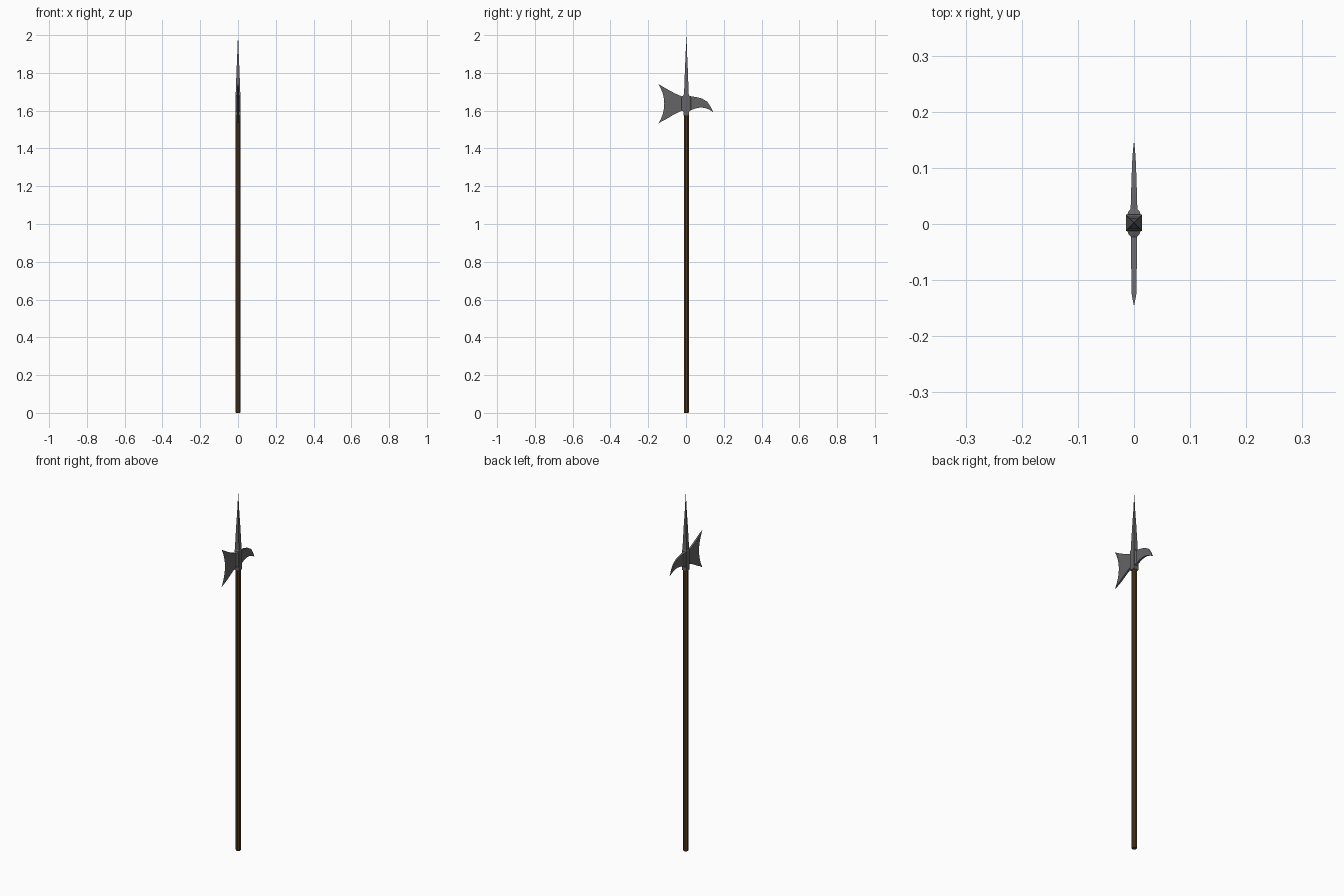
import bpy, bmesh, math

if "Cube" in bpy.data.objects:
    bpy.data.objects.remove(bpy.data.objects["Cube"])

CY = 0.002  # pole axis offset in y


def material(name, colour):
    m = bpy.data.materials.new(name)
    m.diffuse_color = (*colour, 1)
    m.use_nodes = True
    m.node_tree.nodes["Principled BSDF"].inputs["Base Color"].default_value = m.diffuse_color
    return m


steel = material("dark_steel", (0.13, 0.13, 0.135))
wood = material("dark_wood", (0.075, 0.04, 0.014))


def finish(name, bm, mat):
    bmesh.ops.remove_doubles(bm, verts=bm.verts, dist=1e-5)
    bmesh.ops.recalc_face_normals(bm, faces=bm.faces)
    me = bpy.data.meshes.new(name)
    bm.to_mesh(me)
    bm.free()
    me.materials.append(mat)
    ob = bpy.data.objects.new(name, me)
    bpy.context.collection.objects.link(ob)
    return ob


def tower(name, sides, profile, mat):
    """Stack of flat-sided rings; profile holds (half width, z)."""
    bm = bmesh.new()
    rings = []
    for r, z in profile:
        R = r / math.cos(math.pi / sides)
        angles = [(i + 0.5) * 2 * math.pi / sides for i in range(sides)]
        rings.append([bm.verts.new((R * math.cos(a), CY + R * math.sin(a), z))
                      for a in angles])
    for lo, hi in zip(rings, rings[1:]):
        for i in range(sides):
            j = (i + 1) % sides
            bm.faces.new((lo[i], lo[j], hi[j], hi[i]))
    bm.faces.new(rings[0])
    bm.faces.new(rings[-1])
    return finish(name, bm, mat)


def plate(name, columns, mat, rows=8):
    """Plate lofted along y; columns: y top, z top, y bottom, z bottom, bow, half thickness."""
    bm = bmesh.new()
    grids = []
    for side in (1, -1):
        grid = []
        for yt, zt, yb, zb, bow, h in columns:
            col = []
            for k in range(rows + 1):
                t = k / rows
                y = yt + (yb - yt) * t + bow * (1 - (2 * t - 1) ** 2)
                col.append(bm.verts.new((side * h, y, zt + (zb - zt) * t)))
            grid.append(col)
        for a, b in zip(grid, grid[1:]):
            for k in range(rows):
                bm.faces.new((a[k], b[k], b[k + 1], a[k + 1]))
        grids.append(grid)
    # rim joining both sides
    n = len(columns) - 1
    loop = [(i, 0) for i in range(n)] + [(n, k) for k in range(rows)]
    loop += [(i, rows) for i in range(n, 0, -1)] + [(0, k) for k in range(rows, 0, -1)]
    for (i, k), (p, q) in zip(loop, loop[1:] + loop[:1]):
        bm.faces.new((grids[0][i][k], grids[0][p][q], grids[1][p][q], grids[1][i][k]))
    return finish(name, bm, mat)


# Octagonal wooden pole
tower("pole", 8, [(0.0115, 0), (0.013, 0.004), (0.013, 1.62)], wood)

# Square socket and tapered top spike
tower("socket", 4, [(0.0145, 1.575), (0.0145, 1.685), (0.012, 1.69)], steel)
tower("spike", 4, [(0.0125, 1.68), (0.0105, 1.74), (0.0075, 1.82),
                   (0.0035, 1.91), (0.0003, 2.0)], steel)

# Crescent axe blade with flared foot and thin cutting edge
plate("axe_blade", [
    (-0.012, 1.680, -0.012, 1.596, 0, 0.012),
    (-0.018, 1.678, -0.018, 1.598, 0, 0.010),
    (-0.023, 1.676, -0.023, 1.600, 0, 0.005),
    (-0.060, 1.692, -0.060, 1.582, 0, 0.005),
    (-0.100, 1.714, -0.100, 1.558, 0.006, 0.0048),
    (-0.126, 1.729, -0.126, 1.545, 0.021, 0.004),
    (-0.145, 1.741, -0.145, 1.532, 0.030, 0.0004)], steel)

# Downcurved rear beak
plate("beak", [
    (0.016, 1.680, 0.016, 1.596, 0, 0.012),
    (0.022, 1.678, 0.022, 1.600, 0, 0.010),
    (0.027, 1.676, 0.027, 1.603, 0, 0.006),
    (0.055, 1.672, 0.050, 1.612, 0, 0.0052),
    (0.085, 1.664, 0.078, 1.617, 0, 0.0043),
    (0.112, 1.648, 0.100, 1.614, 0, 0.0032),
    (0.130, 1.622, 0.122, 1.606, 0, 0.002),
    (0.144, 1.594, 0.142, 1.594, 0, 0.0005)], steel, rows=2)
